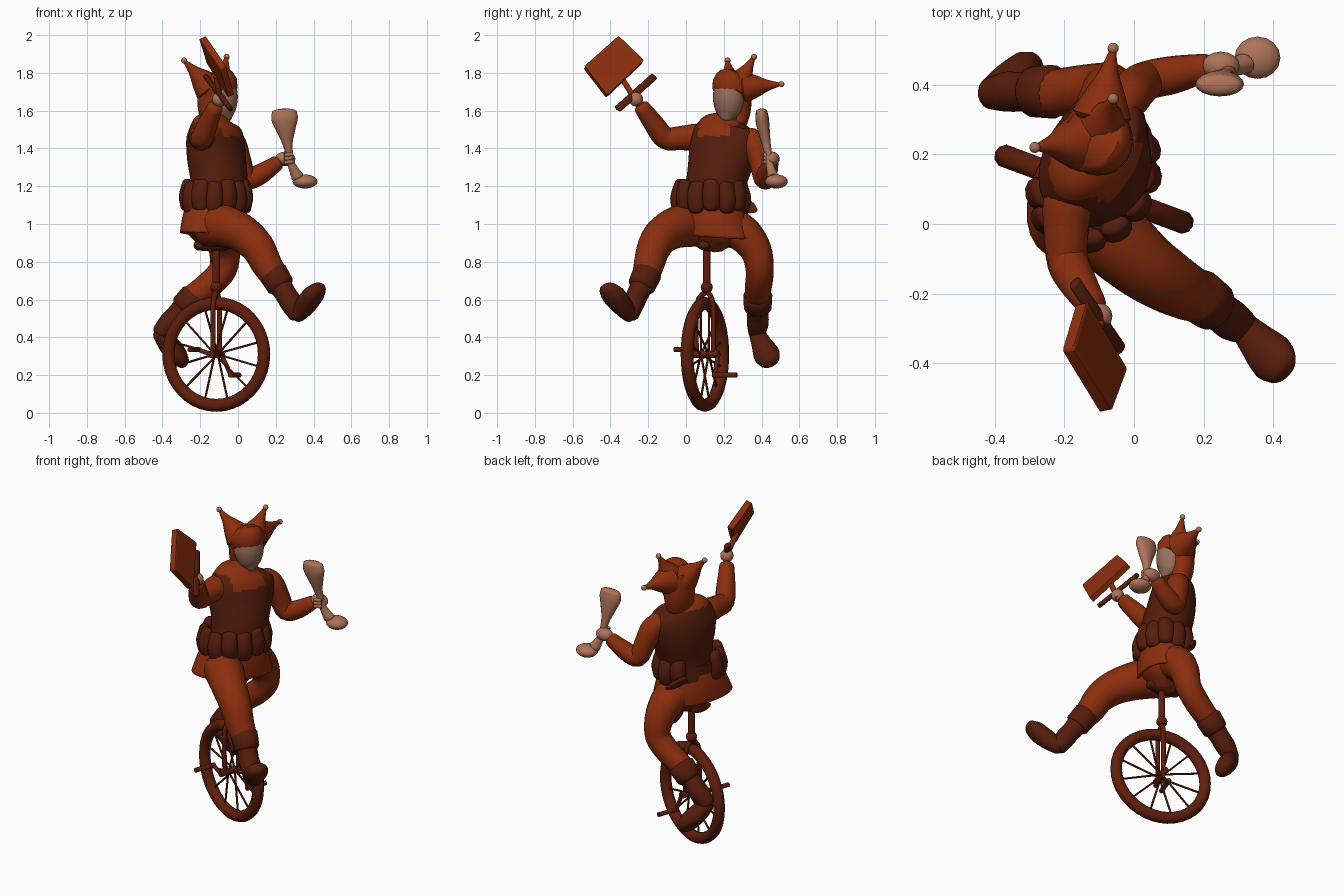
import bpy, bmesh, math
from mathutils import Vector as V

if "Cube" in bpy.data.objects:
    bpy.data.objects.remove(bpy.data.objects["Cube"])


def material(name, rgb):
    m = bpy.data.materials.new(name)
    m.use_nodes = True
    m.diffuse_color = (*rgb, 1)
    m.node_tree.nodes["Principled BSDF"].inputs["Base Color"].default_value = (*rgb, 1)
    return m


ORANGE = material("rust orange", (0.26, 0.027, 0.004))
DARK = material("dark brown", (0.092, 0.012, 0.0035))
TYRE = material("wheel brown", (0.115, 0.013, 0.0035))
SKIN = material("skin", (0.42, 0.17, 0.10))
FACE = material("face", (0.31, 0.16, 0.105))

UP = V((0, 0, 1))
FWD = V((0.85, -0.53, 0)).normalized()   # rider's facing direction
LEFT = UP.cross(FWD)                     # rider's left
ROLL = V((0.94, -0.35, 0)).normalized()  # wheel heading
AXLE = UP.cross(ROLL)


def finish(name, bm, mats, angle=50):
    bmesh.ops.recalc_face_normals(bm, faces=bm.faces[:])
    me = bpy.data.meshes.new(name)
    bm.to_mesh(me)
    bm.free()
    for m in mats:
        me.materials.append(m)
    ob = bpy.data.objects.new(name, me)
    bpy.context.collection.objects.link(ob)
    bpy.ops.object.select_all(action="DESELECT")
    bpy.context.view_layer.objects.active = ob
    ob.select_set(True)
    bpy.ops.object.shade_smooth_by_angle(angle=math.radians(angle))
    return ob


def sample(rows, steps):
    """Smooth curve through rows of x, y, z, radius a, radius b."""
    rows = [list(r) + [r[3]] * (5 - len(r)) for r in rows]
    ext = [rows[0]] + rows + [rows[-1]]
    out = []
    for i in range(1, len(ext) - 2):
        p, a, b, q = ext[i - 1:i + 3]
        for s in range(steps):
            t = s / steps
            out.append([0.5 * (2 * w + (x - v) * t + (2 * v - 5 * w + 4 * x - y) * t * t
                               + (3 * w - v - 3 * x + y) * t ** 3)
                        for v, w, x, y in zip(p, a, b, q)])
    return out + [rows[-1]]


def loft(name, rows, mats, side=LEFT, segs=16, steps=4, dome=0.4, caps=True, paint=None):
    if not isinstance(mats, list):
        mats = [mats]
    pts = sample(rows, steps)
    pos = [V(p[:3]) for p in pts]
    n = len(pos)
    rings = []
    for i, p in enumerate(pts):
        t = (pos[min(i + 1, n - 1)] - pos[max(i - 1, 0)]).normalized()
        ra, rb = max(p[3], 0.002), max(p[4], 0.002)
        here = [(pos[i], 1, t)]
        if dome and caps and i in (0, n - 1):
            d = -t if i == 0 else t
            r = min(ra, rb) * dome
            here += [(pos[i] + d * r * 0.6, 0.8, t), (pos[i] + d * r, 0.4, t)]
            if i == 0:
                here.reverse()
        rings += [(c, ra * k, rb * k, t) for c, k, t in here]
    bm = bmesh.new()
    loops = []
    for c, ra, rb, t in rings:
        u = (side - t * side.dot(t)).normalized()
        v = t.cross(u)
        loops.append([bm.verts.new(c + u * ra * math.cos(a) + v * rb * math.sin(a))
                      for a in (math.tau * k / segs for k in range(segs))])
    for lo, hi in zip(loops, loops[1:]):
        for k in range(segs):
            j = (k + 1) % segs
            bm.faces.new((lo[k], lo[j], hi[j], hi[k]))
    if caps:
        bm.faces.new(loops[0][::-1])
        bm.faces.new(loops[-1])
    if paint:
        for f in bm.faces:
            f.material_index = paint(f.calc_center_median())
    return finish(name, bm, mats)


def rod(name, a, b, r, mat, segs=8):
    return loft(name, [(*a, r), (*b, r)], mat, V((0.31, 0.52, 0.79)), segs, 1, 0)


def ball(name, c, r, mat, scale=(1, 1, 1)):
    bm = bmesh.new()
    bmesh.ops.create_uvsphere(bm, u_segments=16, v_segments=10, radius=r)
    for v in bm.verts:
        v.co = V([x * s for x, s in zip(v.co, scale)]) + V(c)
    return finish(name, bm, [mat])


def slab(name, corners, thick, mat):
    pts = [V(c) for c in corners]
    n = (pts[1] - pts[0]).cross(pts[2] - pts[0]).normalized() * thick / 2
    bm = bmesh.new()
    for s in (-1, 1):
        for p in pts:
            bm.verts.new(p + n * s)
    bmesh.ops.convex_hull(bm, input=bm.verts[:])
    ob = finish(name, bm, [mat], 30)
    bev = ob.modifiers.new("soft edges", "BEVEL")
    bev.width, bev.segments = thick * 0.25, 2
    return ob


# Wheel with spokes and hub
HUB = V((-0.115, 0.10, 0.31))
bpy.ops.mesh.primitive_torus_add(major_radius=0.27, minor_radius=0.034, major_segments=40,
                                 minor_segments=10, location=HUB,
                                 rotation=AXLE.to_track_quat("Z", "Y").to_euler())
tyre = bpy.context.object
tyre.name = "tyre"
tyre.data.materials.append(TYRE)
bpy.ops.object.shade_smooth_by_angle(angle=math.radians(60))
for k in range(12):
    a = math.tau * (k + 0.5) / 12
    d = ROLL * math.cos(a) + UP * math.sin(a)
    rod("spoke", HUB + d * 0.02 + AXLE * (0.02 if k % 2 else -0.02), HUB + d * 0.25, 0.006, TYRE, 6)
rod("hub", HUB - AXLE * 0.08, HUB + AXLE * 0.08, 0.02, TYRE, 12)

# Fork, seat post and saddle
crown = V((-0.115, 0.11, 0.645))
for s in (-1, 1):
    o = AXLE * s * 0.047
    loft("fork_leg", [(*(HUB + o), 0.014), (*(HUB + o + UP * 0.26), 0.014), (*crown, 0.016)],
         TYRE, ROLL, 8)
    # Cranks and pedals
    base = HUB + AXLE * s * 0.075
    foot = base + (ROLL * 0.055 - UP * 0.11 if s > 0 else ROLL * -0.075 + UP * 0.025)
    rod("crank", base, foot, 0.012, TYRE)
    rod("pedal", foot - AXLE * s * 0.01, foot + AXLE * s * 0.125, 0.014, TYRE)
ball("fork_crown", crown + UP * 0.02, 0.032, TYRE)
rod("seat_post", crown, (-0.115, 0.11, 0.9), 0.02, TYRE, 12)
loft("saddle", [(-0.21, 0.15, 0.89, 0.07, 0.03), (-0.12, 0.12, 0.885, 0.06, 0.03),
                (-0.03, 0.09, 0.89, 0.03, 0.02)], DARK)

# Hips and flared tunic skirt
loft("hips", [(-0.12, 0.13, 1.12, 0.17, 0.14), (-0.12, 0.13, 1.0, 0.2, 0.15),
              (-0.12, 0.13, 0.94, 0.17, 0.13), (-0.12, 0.12, 0.89, 0.10, 0.08)], ORANGE, segs=24)
skirt = loft("tunic_skirt", [(-0.115, 0.13, 1.12, 0.18, 0.14), (-0.12, 0.125, 1.03, 0.215, 0.155),
                             (-0.125, 0.12, 0.94, 0.245, 0.155)], ORANGE, segs=28, caps=False)
skirt.modifiers.new("cloth", "SOLIDIFY").thickness = 0.012


# Torso: dark vest over an orange shirt
def vest_rule(c):
    r = c - V((-0.12, 0.2, 0))
    lat, front = abs(r.dot(LEFT)), r.dot(FWD) > 0
    if c.z > 1.54:
        return 0
    return 0 if front and c.z > 1.465 and lat < 0.1 else 1


loft("torso", [(-0.11, 0.14, 1.08, 0.17, 0.145), (-0.10, 0.16, 1.22, 0.165, 0.145),
               (-0.115, 0.19, 1.36, 0.19, 0.14), (-0.12, 0.205, 1.46, 0.2, 0.128),
               (-0.125, 0.215, 1.525, 0.155, 0.105), (-0.12, 0.225, 1.565, 0.075, 0.07)],
     [ORANGE, DARK], segs=48, steps=9, paint=vest_rule)

# Belt with pouches, open at the back
MID = V((-0.115, 0.13, 1.15))
loft("belt", [(*(MID - UP * 0.03), 0.19, 0.15), (*(MID + UP * 0.03), 0.185, 0.15)],
     DARK, segs=24, steps=1, dome=0)
for k in range(11):
    a = math.radians(-140 + 280 * k / 10)
    c = MID + FWD * 0.138 * math.cos(a) + LEFT * 0.178 * math.sin(a) - UP * 0.012 * (k % 2)
    out = (c - MID).normalized()
    side = UP.cross(out)
    loft("pouch", [(*(c - UP * 0.065 + out * 0.005), 0.042, 0.032), (*(c + out * 0.008), 0.05, 0.04),
                   (*(c + UP * 0.075), 0.042, 0.026)], DARK, side, 12, 3, 0.5)
loft("sheath", [(-0.2, 0.29, 1.12, 0.03, 0.012), (-0.15, 0.34, 1.085, 0.032, 0.014),
                (-0.12, 0.37, 1.07, 0.012, 0.008)], DARK)

# Arms and hands
loft("right_sleeve", [(-0.175, 0.12, 1.465, 0.06), (-0.19, 0.06, 1.46, 0.072),
                      (-0.195, -0.03, 1.455, 0.064), (-0.19, -0.11, 1.455, 0.06),
                      (-0.16, -0.17, 1.53, 0.054), (-0.12, -0.235, 1.62, 0.042)], ORANGE)
loft("left_sleeve", [(-0.055, 0.33, 1.46, 0.058), (-0.02, 0.365, 1.42, 0.066),
                     (0.01, 0.395, 1.33, 0.061), (0.045, 0.415, 1.24, 0.056),
                     (0.12, 0.43, 1.265, 0.054), (0.21, 0.45, 1.325, 0.04)], ORANGE,
     V((0, 1, 0)))
ball("right_hand", (-0.10, -0.265, 1.66), 0.038, SKIN)
ball("left_hand", (0.25, 0.455, 1.345), 0.045, SKIN, (1.2, 0.9, 0.85))
for k in range(3):
    rod("left_finger", (0.245, 0.41, 1.325 + 0.02 * k), (0.29, 0.42, 1.33 + 0.02 * k), 0.011, SKIN)

# Broad blade with handle and guard
slab("blade", [(-0.19, -0.36, 1.99), (-0.08, -0.54, 1.83), (-0.035, -0.42, 1.675),
               (-0.15, -0.225, 1.86)], 0.038, ORANGE)
rod("blade_handle", (-0.09, -0.25, 1.63), (-0.115, -0.345, 1.78), 0.016, ORANGE)
loft("blade_guard", [(-0.17, -0.17, 1.78, 0.014, 0.022), (-0.04, -0.36, 1.61, 0.014, 0.022)],
     DARK, FWD, 10, 1)

# Double-ended spoon
loft("spoon", [(0.245, 0.40, 1.598, 0.064, 0.03), (0.247, 0.403, 1.555, 0.07, 0.036),
               (0.254, 0.412, 1.495, 0.05, 0.032), (0.262, 0.424, 1.43, 0.028, 0.024),
               (0.272, 0.436, 1.37, 0.02, 0.02), (0.285, 0.445, 1.31, 0.021, 0.021),
               (0.315, 0.46, 1.25, 0.034, 0.03)],
     SKIN, V((1, 0, 0)), steps=5)
ball("spoon_end", (0.355, 0.478, 1.225), 0.064, SKIN, (1.03, 0.95, 0.58))

# Legs in loose trousers
loft("right_trouser", [(-0.15, 0.05, 1.0, 0.12), (-0.06, -0.04, 0.985, 0.112), (0.03, -0.12, 0.945, 0.1),
                       (0.105, -0.17, 0.875, 0.09), (0.15, -0.195, 0.79, 0.082),
                       (0.19, -0.21, 0.73, 0.074)], ORANGE)
loft("left_trouser", [(-0.10, 0.2, 1.0, 0.115), (-0.08, 0.3, 0.95, 0.1), (-0.07, 0.37, 0.86, 0.084),
                      (-0.08, 0.39, 0.76, 0.074), (-0.15, 0.385, 0.68, 0.072),
                      (-0.25, 0.375, 0.605, 0.066)], ORANGE, V((0, 1, 0)))


# Boots: cuff, shaft and foot
def boot(side_name, top, ankle, heel, toe, lateral):
    top, ankle, heel, toe = map(V, (top, ankle, heel, toe))
    loft(side_name + "_boot_cuff", [(*top, 0.078), (*top.lerp(ankle, 0.4), 0.074)], DARK, lateral, steps=2)
    loft(side_name + "_boot_shaft", [(*top, 0.07), (*top.lerp(ankle, 0.6), 0.058), (*ankle, 0.058),
                                     (*heel, 0.045)], DARK, lateral)
    loft(side_name + "_boot_foot", [(*heel, 0.042, 0.04), (*heel.lerp(toe, 0.35), 0.055, 0.055),
                                    (*heel.lerp(toe, 0.75), 0.07, 0.052), (*toe, 0.054, 0.036)],
         DARK, lateral, dome=0.6)


boot("right", (0.185, -0.205, 0.74), (0.285, -0.28, 0.575), (0.315, -0.295, 0.515), (0.425, -0.415, 0.66), LEFT)
boot("left", (-0.235, 0.38, 0.615), (-0.365, 0.38, 0.475), (-0.415, 0.375, 0.42), (-0.29, 0.445, 0.27),
     V((0.3, 0.95, 0)))

# Head: neck, face and hood
HEAD = V((-0.105, 0.24, 1.655))
rod("neck", (-0.115, 0.225, 1.52), HEAD, 0.062, ORANGE, 16)


def head_row(ahead, up, w, d):
    return (*(HEAD + FWD * ahead + UP * up), w, d)


loft("face", [head_row(0.055, -0.10, 0.03, 0.03), head_row(0.04, -0.065, 0.064, 0.06),
              head_row(0.025, 0, 0.086, 0.085), head_row(0.015, 0.075, 0.085, 0.085)], FACE, steps=5)
loft("hood", [head_row(-0.025, -0.12, 0.075, 0.06), head_row(-0.035, -0.05, 0.09, 0.072),
              head_row(-0.025, 0.03, 0.097, 0.088), head_row(0, 0.085, 0.1, 0.106),
              head_row(-0.01, 0.105, 0.08, 0.085)], ORANGE, segs=24)

# Three pointed horns tipped with beads
for tip in ((-0.285, 0.22, 1.865), (-0.06, 0.36, 1.885), (-0.06, 0.505, 1.74)):
    tip = V(tip)
    base = HEAD + UP * 0.07
    spread = (tip - base) * V((1, 1, 0)).length * 0.2
    base += V((spread.x, spread.y, 0))
    mid = [base.lerp(tip, f) for f in (0.35, 0.65)]
    loft("hat_horn", [(*base, 0.085), (*mid[0], 0.056), (*mid[1], 0.028), (*tip, 0.008)],
         ORANGE, V((0.53, 0.85, 0.1)), 14)
    ball("hat_bead", tip, 0.016, SKIN)
